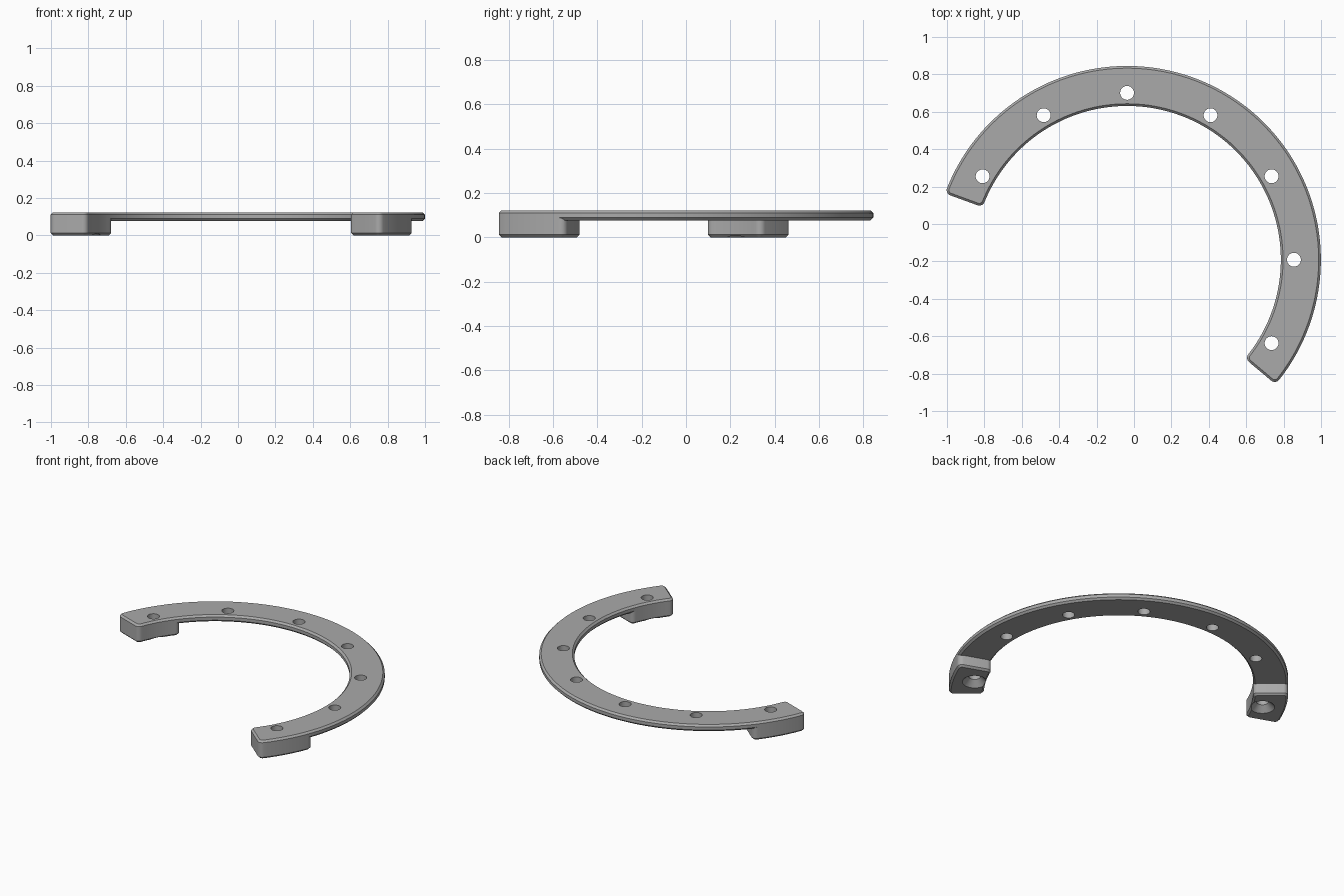
import bpy, bmesh, math

if "Cube" in bpy.data.objects:
    bpy.data.objects.remove(bpy.data.objects["Cube"])

CX, CY = -0.037, -0.191        # centre of the arc
RI, RO = 0.822, 1.036          # inner and outer radius
TOP, UNDER, CH = 0.122, 0.077, 0.012
CORNER = 0.03
HOLE_R, HOLE_PATH = 0.037, 0.892

steel = bpy.data.materials.new("plain grey")
steel.diffuse_color = (0.4, 0.4, 0.4, 1)
steel.use_nodes = True
steel.node_tree.nodes["Principled BSDF"].inputs["Base Color"].default_value = steel.diffuse_color


def polar(r, a, c=(CX, CY)):
    return c[0] + r * math.cos(a), c[1] + r * math.sin(a)


def sector(a0, a1, d):
    """Outline of a ring sector with round corners, inset by d."""
    rad, r = math.radians, CORNER
    fo, fi = math.asin(r / (RO - r)), math.asin(r / (RI + r))
    steps = [rad(a) for a in range(a0 + 3, a1 - 2)]
    b0, b1 = rad(a0), rad(a1)
    q = math.pi / 2

    def corner(cr, ca, s, e):
        c = polar(cr, ca)
        return [polar(r - d, s + (e - s) * i / 7, c) for i in range(8)]

    pts = corner(RO - r, b0 + fo, b0 - q, b0 + fo)
    pts += [polar(RO - d, a) for a in steps]
    pts += corner(RO - r, b1 - fo, b1 - fo, b1 + q)
    pts += corner(RI + r, b1 - fi, b1 + q, b1 - fi + 2 * q)
    pts += [polar(RI + d, a) for a in reversed(steps)]
    pts += corner(RI + r, b0 + fi, b0 + fi + 2 * q, b0 + 3 * q)
    return pts


def loft(bm, layers):
    """Skin a stack of (outline, z) layers and cap both ends."""
    rings = [[bm.verts.new((x, y, z)) for x, y in pts] for pts, z in layers]
    n = len(rings[0])
    for lo, hi in zip(rings, rings[1:]):
        for i in range(n):
            j = (i + 1) % n
            bm.faces.new((lo[i], lo[j], hi[j], hi[i]))
    bm.faces.new(rings[0][::-1])
    bm.faces.new(rings[-1])


def make(name, stacks):
    bm = bmesh.new()
    for s in stacks:
        loft(bm, s)
    bmesh.ops.recalc_face_normals(bm, faces=bm.faces)
    me = bpy.data.meshes.new(name)
    bm.to_mesh(me)
    bm.free()
    me.materials.append(steel)
    ob = bpy.data.objects.new(name, me)
    bpy.context.collection.objects.link(ob)
    return ob


def combine(target, tool, op):
    mod = target.modifiers.new(op, 'BOOLEAN')
    mod.operation, mod.solver, mod.object = op, 'EXACT', tool
    bpy.context.view_layer.objects.active = target
    bpy.ops.object.modifier_apply(modifier=mod.name)
    bpy.data.objects.remove(tool)


# thin arc plate with chamfered edges
plate = make("arc_plate", [[(sector(-40, 160, d), z) for z, d in
             ((UNDER, CH), (UNDER + CH, 0), (TOP - CH, 0), (TOP, CH))]])

# thick feet under both ends
feet = make("end_feet", [[(sector(a, a + 20, d), z) for z, d in
            ((0, CH), (CH, 0), (TOP - CH, 0))] for a in (-40, 140)])
combine(plate, feet, 'UNION')

# seven holes, countersunk from below in the feet
holes = []
for deg in range(-30, 151, 30):
    c = polar(HOLE_PATH, math.radians(deg))
    prof = [(-0.01, HOLE_R), (0.2, HOLE_R)]
    if deg in (-30, 150):
        prof = [(-0.01, 0.085), (0.038, HOLE_R), (0.2, HOLE_R)]
    holes.append([([polar(r, math.tau * i / 40, c) for i in range(40)], z)
                  for z, r in prof])
combine(plate, make("hole_cutter", holes), 'DIFFERENCE')

plate.select_set(True)
bpy.context.view_layer.objects.active = plate
bpy.ops.object.shade_smooth_by_angle(angle=math.radians(30))
